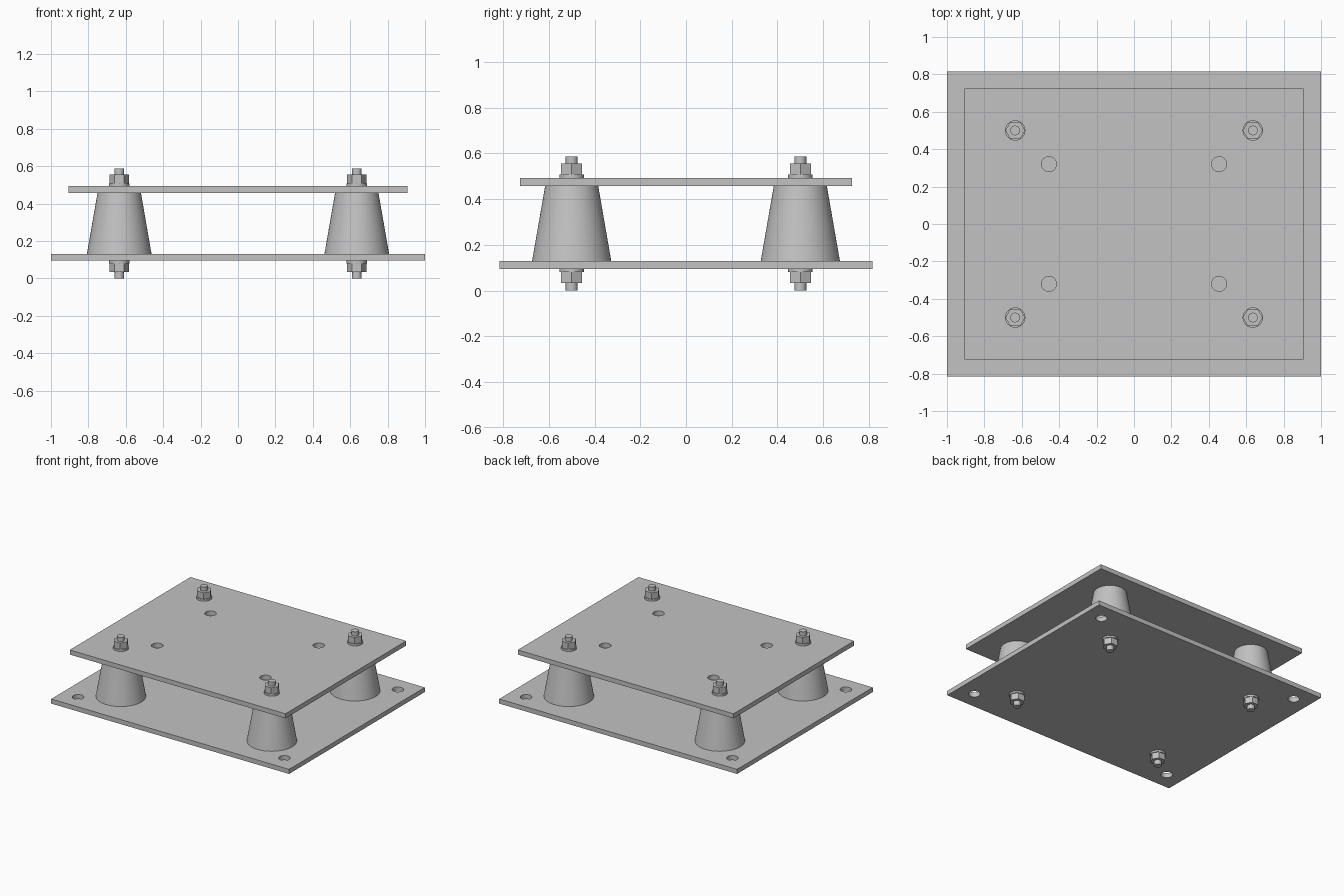
import bpy
import bmesh
from math import radians
from mathutils import Matrix

default = bpy.data.objects.get("Cube")
if default:
    bpy.data.objects.remove(default, do_unlink=True)

# Single grey used on every part
grey = bpy.data.materials.new("plain_grey")
colour = (0.54, 0.54, 0.54, 1)
grey.diffuse_color = colour
grey.use_nodes = True
grey.node_tree.nodes["Principled BSDF"].inputs["Base Color"].default_value = colour

CORNERS = [(sx, sy) for sx in (-1, 1) for sy in (-1, 1)]


def finish(name, bm):
    mesh = bpy.data.meshes.new(name)
    bm.to_mesh(mesh)
    bm.free()
    mesh.materials.append(grey)
    obj = bpy.data.objects.new(name, mesh)
    bpy.context.collection.objects.link(obj)
    return obj


def activate(obj):
    bpy.ops.object.select_all(action='DESELECT')
    obj.select_set(True)
    bpy.context.view_layer.objects.active = obj


def add_cone(bm, x, y, z0, z1, r0, r1, sides):
    bmesh.ops.create_cone(bm, cap_ends=True, segments=sides, radius1=r0,
                          radius2=r1, depth=z1 - z0,
                          matrix=Matrix.Translation((x, y, (z0 + z1) / 2)))


def turned(name, x, y, z0, z1, r0, r1=None, sides=48):
    bm = bmesh.new()
    add_cone(bm, x, y, z0, z1, r0, r0 if r1 is None else r1, sides)
    obj = finish(name, bm)
    activate(obj)
    bpy.ops.object.shade_smooth_by_angle(angle=radians(30))
    return obj


def plate(name, half_x, half_y, z0, z1, hole_x, hole_y, hole_r):
    bm = bmesh.new()
    size = Matrix.Diagonal((2 * half_x, 2 * half_y, z1 - z0, 1))
    bmesh.ops.create_cube(
        bm, size=1, matrix=Matrix.Translation((0, 0, (z0 + z1) / 2)) @ size)
    obj = finish(name, bm)
    # Four through holes
    bm = bmesh.new()
    for sx, sy in CORNERS:
        add_cone(bm, sx * hole_x, sy * hole_y, z0 - 0.05, z1 + 0.05,
                 hole_r, hole_r, 40)
    cutter = finish(name + "_hole_cutter", bm)
    cutter.hide_render = True
    mod = obj.modifiers.new("holes", 'BOOLEAN')
    mod.operation = 'DIFFERENCE'
    mod.solver = 'EXACT'
    mod.object = cutter
    activate(obj)
    bpy.ops.object.modifier_apply(modifier=mod.name)
    bpy.data.objects.remove(cutter, do_unlink=True)
    activate(obj)
    bpy.ops.object.shade_smooth_by_angle(angle=radians(30))


# Plates
BASE_LOW, BASE_TOP = 0.095, 0.13
DECK_LOW, DECK_TOP = 0.458, 0.493
plate("base_plate", 1, 0.815, BASE_LOW, BASE_TOP, 0.867, 0.682, 0.04)
plate("top_plate", 0.907, 0.725, DECK_LOW, DECK_TOP, 0.455, 0.32, 0.04)

# Tapered mounts, each held by a stud with a washer and nut at both ends
for sx, sy in CORNERS:
    x, y = sx * 0.635, sy * 0.5
    where = ("left" if sx > 0 else "right") + ("_front" if sy < 0 else "_back")
    turned("mount_" + where, x, y, BASE_TOP, DECK_LOW, 0.173, 0.116, 64)
    turned("stud_" + where, x, y, 0, 0.587, 0.026, sides=24)
    turned("upper_washer_" + where, x, y, DECK_TOP, 0.508, 0.054)
    turned("lower_washer_" + where, x, y, 0.081, BASE_LOW, 0.054)
    for level, z0, z1 in (("upper", 0.508, 0.556), ("lower", 0.034, 0.081)):
        nut = turned(f"{level}_nut_{where}", 0, 0, z0, z1, 0.053, sides=6)
        # Point the hexagon's corners along x
        nut.data.transform(Matrix.Rotation(radians(30), 4, 'Z'))
        nut.location = (x, y, 0)
